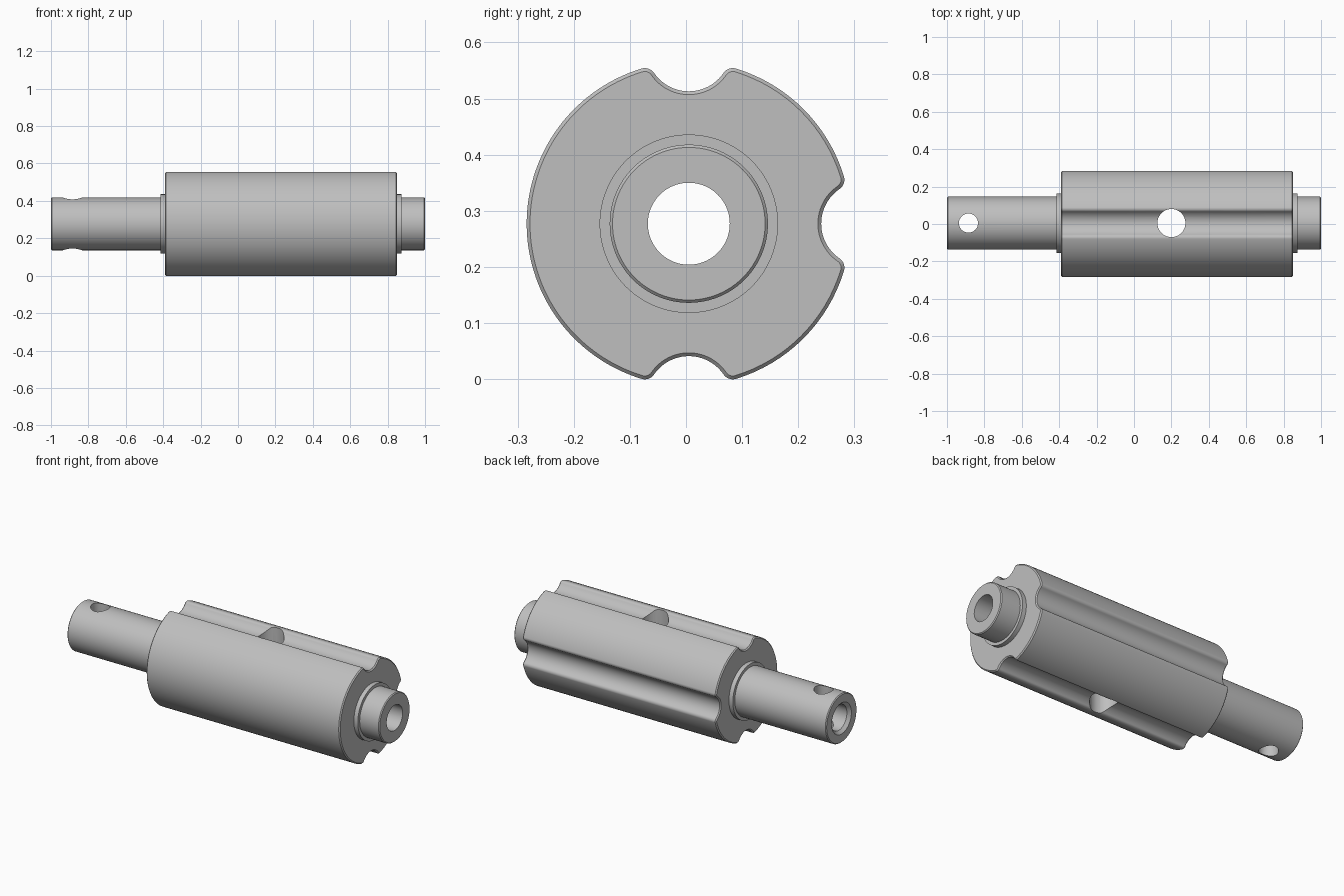
import bpy, bmesh, math
from mathutils import Vector

if "Cube" in bpy.data.objects:
    bpy.data.objects.remove(bpy.data.objects["Cube"])

AXIS = Vector((0, 0.005, 0.277))   # roller axis runs along x
BODY_R, GROOVE_R, GROOVE_DIST, LIP_R = 0.289, 0.075, 0.311, 0.02

steel = bpy.data.materials.new("steel_grey")
steel.use_nodes = True
color = (0.52, 0.52, 0.52, 1)
steel.diffuse_color = color
steel.node_tree.nodes["Principled BSDF"].inputs["Base Color"].default_value = color


def loft(name, rings):
    """Skin a list of equally sized rings of points and cap both ends."""
    bm = bmesh.new()
    loops = [[bm.verts.new(AXIS + Vector(p)) for p in ring] for ring in rings]
    n = len(loops[0])
    for a, b in zip(loops, loops[1:]):
        for i in range(n):
            j = (i + 1) % n
            bm.faces.new((a[i], a[j], b[j], b[i]))
    bm.faces.new(loops[0])
    bm.faces.new(loops[-1])
    bmesh.ops.recalc_face_normals(bm, faces=bm.faces)
    mesh = bpy.data.meshes.new(name)
    bm.to_mesh(mesh)
    bm.free()
    mesh.materials.append(steel)
    obj = bpy.data.objects.new(name, mesh)
    bpy.context.collection.objects.link(obj)
    return obj


def turned(name, profile, n=96):
    """Round part along x from (x, radius) pairs."""
    angles = [math.tau * i / n for i in range(n)]
    return loft(name, [[(x, r * math.cos(t), r * math.sin(t)) for t in angles]
                       for x, r in profile])


def cross_hole(name, x, radius, n=64):
    angles = [math.tau * i / n for i in range(n)]
    return loft(name, [[(x + radius * math.cos(t), radius * math.sin(t), z)
                        for t in angles] for z in (-0.4, 0.4)])


def arc(center, radius, start, end, n):
    return [center + radius * Vector((math.cos(t), math.sin(t)))
            for t in (start + (end - start) * i / n for i in range(n + 1))]


# Where the rounded groove lip touches the groove and the outer circle
lip_dist, reach = BODY_R - LIP_R, GROOVE_R + LIP_R
lip_y = (lip_dist**2 + GROOVE_DIST**2 - reach**2) / (2 * GROOVE_DIST)
lip_x = math.sqrt(lip_dist**2 - lip_y**2)
lip_angle = math.atan2(lip_x, lip_y)                    # seen from the axis
groove_angle = math.atan2(lip_x, GROOVE_DIST - lip_y)   # seen from the groove


def body_section(inset):
    """Grooved outline in (y, z), grooves at bottom, back and top."""
    pts = []
    for k in (-1, 0, 1):
        mid = k * math.pi / 2
        lips = [Vector((lip_dist * math.cos(mid + s * lip_angle),
                        lip_dist * math.sin(mid + s * lip_angle))) for s in (-1, 1)]
        groove = GROOVE_DIST * Vector((math.cos(mid), math.sin(mid)))
        pts += arc(lips[0], LIP_R - inset, mid - lip_angle, mid + groove_angle, 10)
        pts += arc(groove, GROOVE_R + inset, mid + math.pi + groove_angle,
                   mid + math.pi - groove_angle, 24)[1:-1]
        pts += arc(lips[1], LIP_R - inset, mid - groove_angle, mid + lip_angle, 10)
        span = math.pi / 2 if k < 1 else math.pi
        pts += arc(Vector((0, 0)), BODY_R - inset, mid + lip_angle,
                   mid + span - lip_angle, 16 if k < 1 else 60)[1:-1]
    return pts


# Grooved body with chamfered ends
roller = loft("roller_body", [[(x, p.x, p.y) for p in body_section(c)] for x, c in
              ((-0.39, 0.006), (-0.384, 0), (0.844, 0), (0.85, 0.006))])

# Stepped shaft with a collar on each side of the body
shaft = turned("shaft", [(-1, 0.136), (-0.995, 0.141), (-0.415, 0.141), (-0.415, 0.159),
                         (0.875, 0.159), (0.875, 0.141), (0.995, 0.141), (1, 0.136)])

# Countersunk axial bore and two vertical through holes
bore = turned("bore_cutter", [(-1.01, 0.1), (-0.983, 0.073), (1.01, 0.073)])
body_hole = cross_hole("body_hole_cutter", 0.2, 0.075)
pin_hole = cross_hole("pin_hole_cutter", -0.885, 0.051)

bpy.context.view_layer.objects.active = roller
for tool, operation in ((shaft, "UNION"), (bore, "DIFFERENCE"),
                        (body_hole, "DIFFERENCE"), (pin_hole, "DIFFERENCE")):
    mod = roller.modifiers.new(tool.name, "BOOLEAN")
    mod.object, mod.operation, mod.solver = tool, operation, "EXACT"
    bpy.ops.object.modifier_apply(modifier=mod.name)
    bpy.data.objects.remove(tool)

bpy.ops.object.select_all(action="DESELECT")
roller.select_set(True)
bpy.ops.object.shade_smooth_by_angle(angle=math.radians(30))
roller.name = "grooved_roller"
